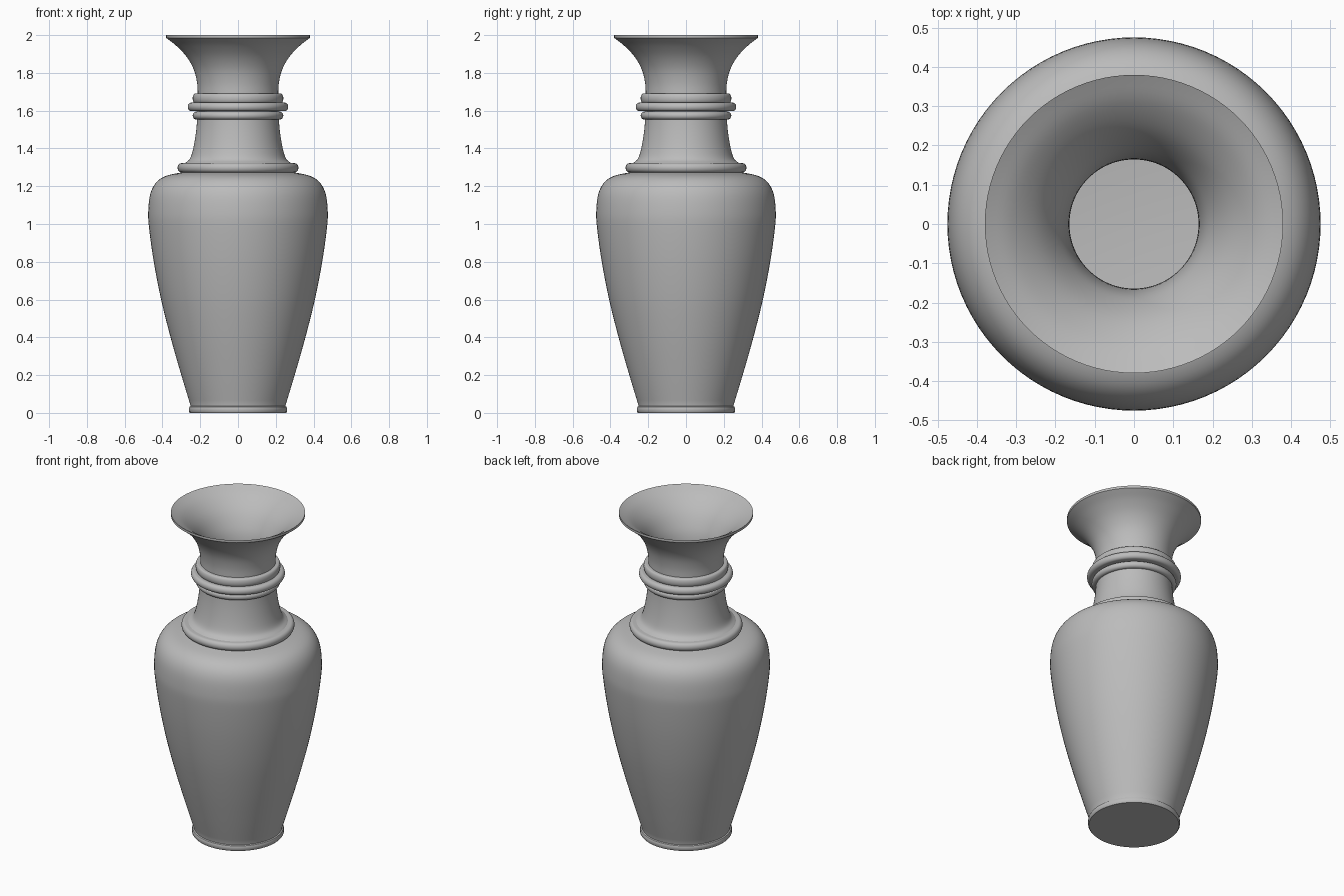
import bpy, bmesh, math
from mathutils import Vector

cube = bpy.data.objects.get("Cube")
if cube:
    bpy.data.objects.remove(cube, do_unlink=True)

SEGMENTS = 96

clay = bpy.data.materials.new("grey clay")
clay.use_nodes = True
clay.diffuse_color = (0.5, 0.5, 0.5, 1)
clay.node_tree.nodes["Principled BSDF"].inputs["Base Color"].default_value = (0.5, 0.5, 0.5, 1)


def smooth_path(points, steps=5):
    """Round a short (radius, height) path into a flowing curve."""
    p = [Vector(q) for q in points]
    p = [2 * p[0] - p[1]] + p + [2 * p[-1] - p[-2]]
    path = []
    for a, b, c, d in zip(p, p[1:], p[2:], p[3:]):
        for i in range(steps):
            t = i / steps
            path.append(b + (c - a) * t / 2 + (2 * a - 5 * b + 4 * c - d) * t**2 / 2
                        + (3 * b - a - 3 * c + d) * t**3 / 2)
    return path + [p[-2]]


def lathe(name, path, closed=False):
    """Turn a (radius, height) path around the vertical axis."""
    bm = bmesh.new()
    verts = [bm.verts.new((r, 0, z)) for r, z in path]
    edges = [bm.edges.new(pair) for pair in zip(verts, verts[1:])]
    if closed:
        edges.append(bm.edges.new((verts[-1], verts[0])))
    bmesh.ops.spin(bm, geom=verts + edges, axis=(0, 0, 1), cent=(0, 0, 0),
                   angle=math.tau, steps=SEGMENTS, use_merge=True)
    bmesh.ops.remove_doubles(bm, verts=bm.verts, dist=0.0001)
    bmesh.ops.recalc_face_normals(bm, faces=bm.faces)
    mesh = bpy.data.meshes.new(name)
    bm.to_mesh(mesh)
    bm.free()
    mesh.materials.append(clay)
    obj = bpy.data.objects.new(name, mesh)
    bpy.context.collection.objects.link(obj)
    bpy.ops.object.select_all(action="DESELECT")
    obj.select_set(True)
    bpy.context.view_layer.objects.active = obj
    bpy.ops.object.shade_smooth_by_angle(angle=math.radians(40))
    return obj


def ring(name, inner, outer, low, high, bulge=0.02):
    """A band with a rounded outer edge."""
    middle, half = (low + high) / 2, (high - low) / 2
    path = [(inner, low)]
    for i in range(13):
        a = math.pi * (i / 12 - 0.5)
        path.append((outer - bulge + bulge * math.cos(a), middle + half * math.sin(a)))
    lathe(name, path + [(inner, high)], closed=True)


# Hollow vase: outer belly, neck and flared mouth, then back down the inside
belly = smooth_path([(0.25, 0.035), (0.3, 0.2), (0.357, 0.4), (0.407, 0.6), (0.446, 0.8),
                     (0.471, 0.98), (0.475, 1.07), (0.464, 1.16), (0.433, 1.22),
                     (0.38, 1.255), (0.29, 1.275)])
neck = smooth_path([(0.285, 1.32), (0.255, 1.345), (0.237, 1.4), (0.222, 1.49),
                    (0.215, 1.58), (0.213, 1.68), (0.217, 1.75), (0.235, 1.82),
                    (0.272, 1.885), (0.325, 1.942), (0.38, 1.985)])
mouth = smooth_path([(0.38, 2.0), (0.31, 1.96), (0.245, 1.9), (0.2, 1.83),
                     (0.175, 1.76), (0.165, 1.66), (0.168, 1.55), (0.185, 1.42), (0.225, 1.3)])
inside = smooth_path([(0.33, 1.22), (0.41, 1.14), (0.425, 1.05), (0.396, 0.8),
                      (0.307, 0.4), (0.22, 0.08)])
lathe("vase_shell", [(0, 0.01), (0.25, 0.01)] + belly + neck + mouth + inside + [(0, 0.06)])

# Foot, shoulder collar and the three neck rings
lathe("foot", [(0, 0), (0.255, 0), (0.26, 0.006), (0.26, 0.024), (0.257, 0.032), (0.245, 0.038), (0, 0.038)])
ring("shoulder_collar", 0.25, 0.32, 1.273, 1.322)
ring("lower_neck_ring", 0.19, 0.24, 1.553, 1.595)
ring("middle_neck_ring", 0.19, 0.266, 1.597, 1.643)
ring("upper_neck_ring", 0.19, 0.24, 1.64, 1.69, 0.012)
